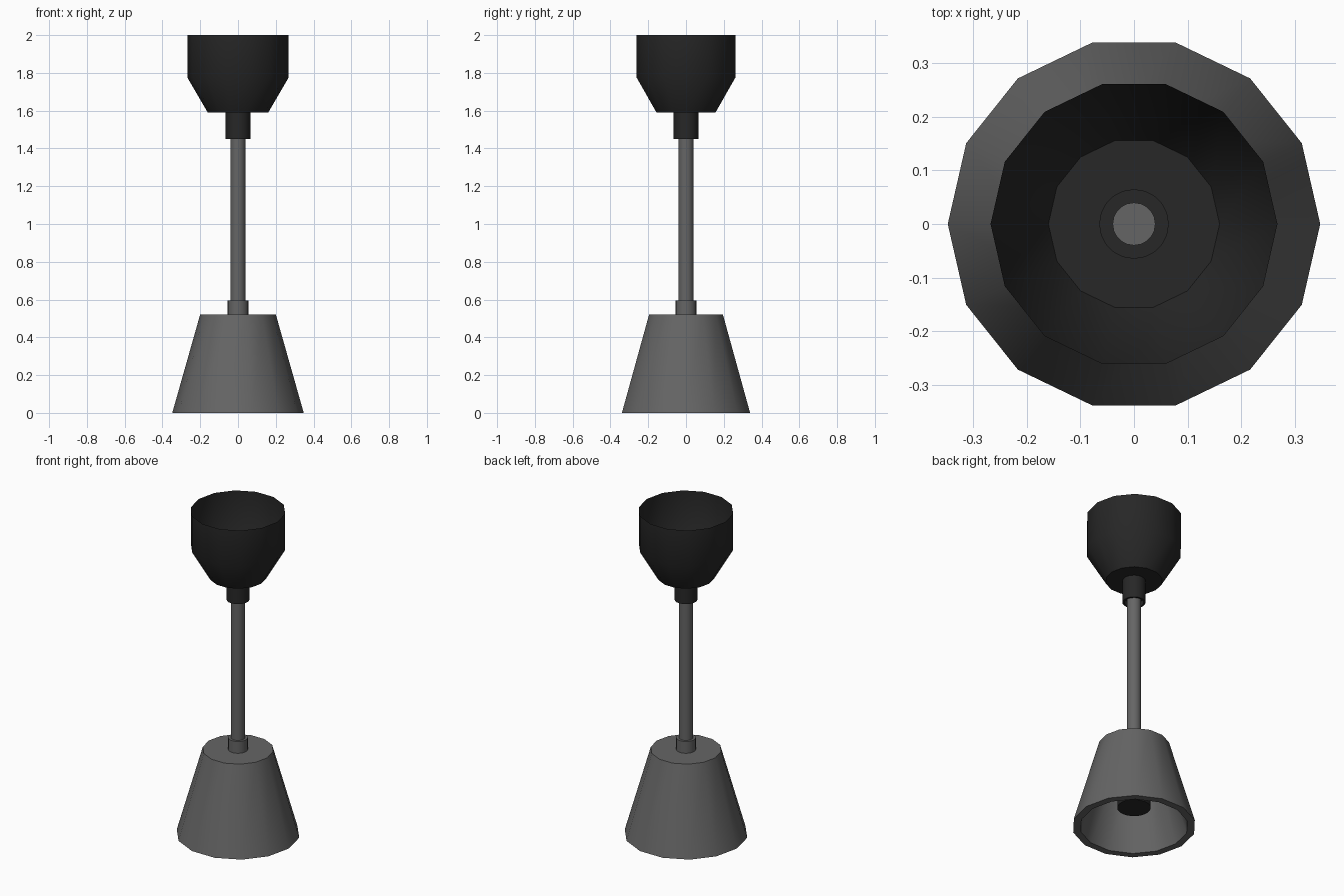
import bpy, bmesh
from math import cos, sin, pi, radians

if "Cube" in bpy.data.objects:
    bpy.data.objects.remove(bpy.data.objects["Cube"])


def material(name, value):
    m = bpy.data.materials.new(name)
    m.diffuse_color = (value, value, value, 1)
    m.use_nodes = True
    m.node_tree.nodes["Principled BSDF"].inputs["Base Color"].default_value = m.diffuse_color
    return m


def lathe(name, profile, sides, mat):
    """Turn an (r, z) profile around z; r = 0 closes to a single point."""
    bm = bmesh.new()
    rings = []
    for r, z in profile:
        n = sides if r > 0 else 1
        rings.append([bm.verts.new((r * cos(2 * pi * i / sides),
                                    r * sin(2 * pi * i / sides), z)) for i in range(n)])
    for a, b in zip(rings, rings[1:]):
        for i in range(sides):
            j = (i + 1) % sides
            quad = [a[i % len(a)], a[j % len(a)], b[j % len(b)], b[i % len(b)]]
            bm.faces.new(list(dict.fromkeys(quad)))
    me = bpy.data.meshes.new(name)
    bm.to_mesh(me)
    bm.free()
    me.materials.append(mat)
    ob = bpy.data.objects.new(name, me)
    bpy.context.collection.objects.link(ob)
    bpy.ops.object.select_all(action='DESELECT')
    ob.select_set(True)
    bpy.context.view_layer.objects.active = ob
    bpy.ops.object.shade_smooth_by_angle(angle=radians(30))
    return ob


grey = material("grey_metal", 0.13)
dark = material("dark_plastic", 0.02)

# Ceiling cup: thin shell, open at the top
lathe("ceiling_cup", [(0, 1.59), (0.16, 1.59), (0.268, 1.775), (0.268, 2.0)], 14, dark)

# Sleeve under the cup, hollow at its lower end
lathe("upper_sleeve", [(0, 1.48), (0.055, 1.48), (0.055, 1.45), (0.065, 1.45),
                       (0.065, 1.593), (0, 1.593)], 20, dark)

# Hanging rod
lathe("rod", [(0, 0.5), (0.04, 0.5), (0.04, 1.596), (0, 1.596)], 20, grey)

# Collar on top of the shade
lathe("shade_collar", [(0, 0.51), (0.055, 0.51), (0.055, 0.595), (0, 0.595)], 20, grey)

# Shade: tapered shell with thick wall, open below
lathe("shade", [(0, 0.48), (0.165, 0.48), (0.305, 0.0), (0.348, 0.0),
                (0.2, 0.522), (0, 0.522)], 14, grey)

# Lamp holder inside the shade
lathe("lamp_holder", [(0, 0.12), (0.094, 0.12), (0.094, 0.485), (0, 0.485)], 20, dark)
